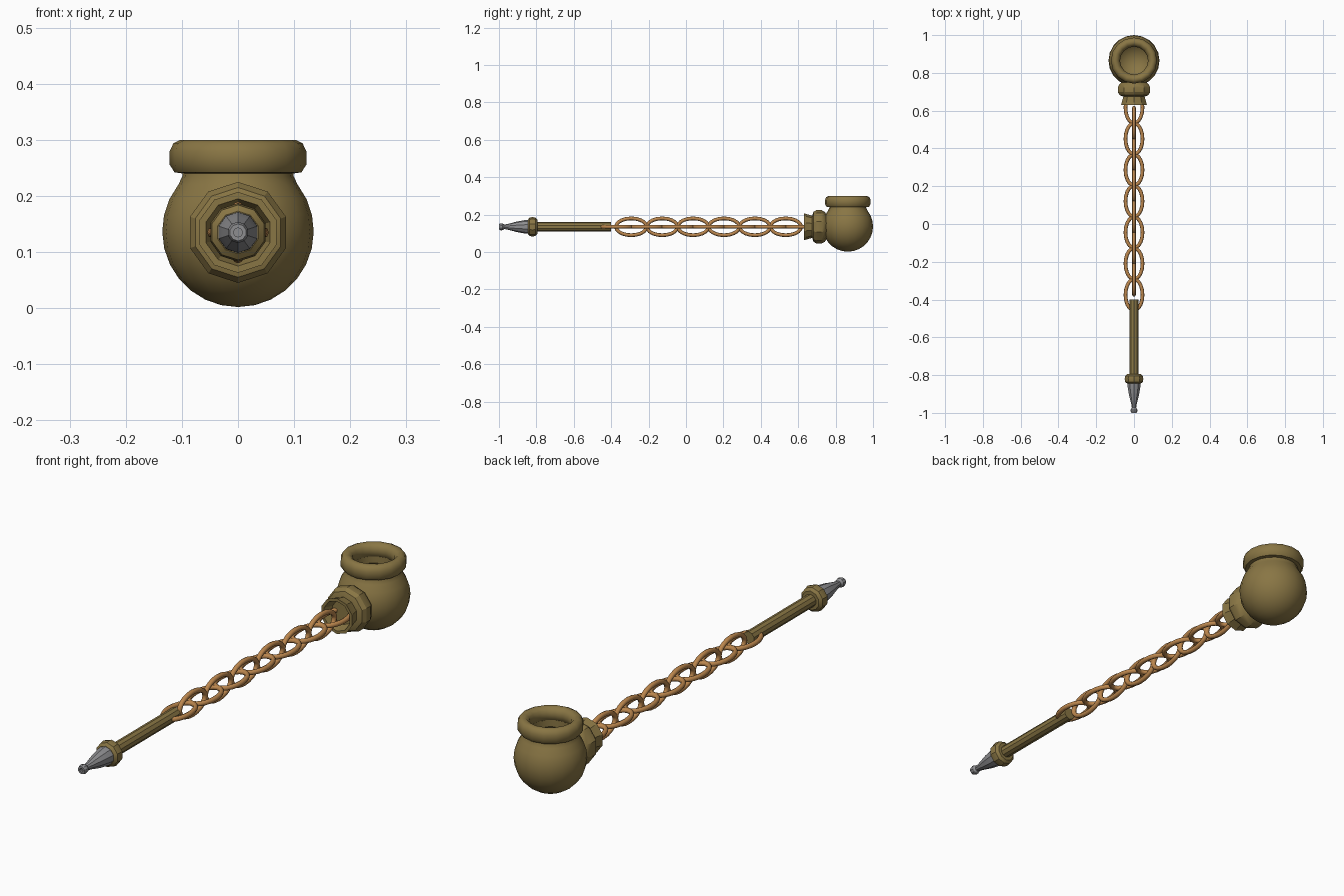
import bpy, bmesh, math
from mathutils import Matrix

if "Cube" in bpy.data.objects:
    bpy.data.objects.remove(bpy.data.objects["Cube"])

def material(name, col):
    m = bpy.data.materials.new(name)
    m.diffuse_color = (*col, 1)
    m.use_nodes = True
    m.node_tree.nodes["Principled BSDF"].inputs["Base Color"].default_value = m.diffuse_color
    return m

OLIVE = material("olive brown", (0.25, 0.18, 0.058))
COPPER = material("copper", (0.50, 0.24, 0.075))
GREY = material("steel grey", (0.27, 0.27, 0.28))
AXIS_Z = 0.135

def finish(name, bm, mat, angle, loc):
    bmesh.ops.remove_doubles(bm, verts=bm.verts, dist=1e-5)
    bmesh.ops.recalc_face_normals(bm, faces=bm.faces)
    me = bpy.data.meshes.new(name)
    bm.to_mesh(me)
    bm.free()
    me.materials.append(mat)
    ob = bpy.data.objects.new(name, me)
    ob.location = loc
    bpy.context.collection.objects.link(ob)
    bpy.ops.object.select_all(action='DESELECT')
    ob.select_set(True)
    bpy.context.view_layer.objects.active = ob
    bpy.ops.object.shade_smooth_by_angle(angle=math.radians(angle))
    return ob

def lathe(name, profile, sides, mat, axis, loc, angle=30):
    """Spin (radius, height) points round the z or y axis."""
    bm = bmesh.new()
    rings = []
    for r, h in profile:
        ring = []
        for i in range(sides):
            a = 2 * math.pi * i / sides
            p = (r * math.sin(a), r * math.cos(a))
            ring.append(bm.verts.new((p[0], p[1], h) if axis == 'z' else (p[0], h, p[1])))
        rings.append(ring)
    for a, b in zip(rings, rings[1:]):
        for i in range(sides):
            j = (i + 1) % sides
            bm.faces.new((a[i], a[j], b[j], b[i]))
    bmesh.ops.dissolve_degenerate(bm, dist=1e-6, edges=bm.edges)
    return finish(name, bm, mat, angle, loc)

def link(name, y, half_len, half_wid, tube, upright, mat):
    """Oval ring in the horizontal or vertical plane."""
    bm = bmesh.new()
    n, k = 20, 8
    grid = []
    for i in range(n):
        a = 2 * math.pi * i / n
        row = []
        for j in range(k):
            b = 2 * math.pi * j / k
            o = tube * math.cos(b)
            row.append(bm.verts.new(((half_wid - tube + o) * math.cos(a),
                                     (half_len - tube + o) * math.sin(a),
                                     tube * math.sin(b))))
        grid.append(row)
    for i in range(n):
        for j in range(k):
            p, q = grid[i], grid[(i + 1) % n]
            bm.faces.new((p[j], q[j], q[(j + 1) % k], p[(j + 1) % k]))
    if upright:
        bmesh.ops.rotate(bm, verts=bm.verts, matrix=Matrix.Rotation(math.pi / 2, 3, 'Y'))
    return finish(name, bm, mat, 60, (0, y, AXIS_Z))

# hollow round bowl: outside from the bottom up, then inside back down
def arc(r, a0, a1, n, cz):
    return [(r * math.sin(math.radians(a0 + (a1 - a0) * i / n)),
             cz - r * math.cos(math.radians(a0 + (a1 - a0) * i / n))) for i in range(n + 1)]

bowl = arc(0.135, 0, 128, 10, 0.137) + [(0.099, 0.235), (0.098, 0.25), (0.08, 0.25)]
bowl += arc(0.115, 136, 0, 8, 0.14)
lathe("bowl", bowl, 20, OLIVE, 'z', (0, 0.865, 0))

# thick rolled rim
rim = [(0.098, 0.24), (0.113, 0.242), (0.122, 0.256), (0.122, 0.279), (0.115, 0.294),
       (0.103, 0.3), (0.09, 0.298), (0.079, 0.288), (0.074, 0.272), (0.078, 0.252),
       (0.088, 0.242), (0.098, 0.24)]
lathe("bowl_rim", rim, 16, OLIVE, 'z', (0, 0.865, 0), 40)

# collar and flared socket on the bowl
collar = [(0, 0.755), (0.06, 0.755), (0.08, 0.742), (0.09, 0.723), (0.09, 0.698),
          (0.08, 0.682), (0.06, 0.675), (0, 0.675)]
lathe("shank_collar", collar, 10, OLIVE, 'y', (0, 0, AXIS_Z))
socket = [(0, 0.69), (0.058, 0.69), (0.06, 0.672), (0.072, 0.63), (0.06, 0.63),
          (0.048, 0.668), (0, 0.668)]
lathe("shank_socket", socket, 10, OLIVE, 'y', (0, 0, AXIS_Z))

# stem, its ring and the mouthpiece
lathe("stem", [(0, -0.82), (0.025, -0.82), (0.025, -0.4), (0, -0.4)], 10, OLIVE, 'y', (0, 0, AXIS_Z))
ring = [(0, -0.795), (0.038, -0.795), (0.049, -0.805), (0.052, -0.82), (0.049, -0.836),
        (0.038, -0.845), (0, -0.845)]
lathe("stem_ring", ring, 10, OLIVE, 'y', (0, 0, AXIS_Z))
tip = [(0, -0.835), (0.037, -0.835), (0.036, -0.86), (0.028, -0.905), (0.016, -0.95),
       (0.012, -0.972), (0.018, -0.98), (0.019, -0.99), (0.015, -1.0), (0.008, -1.0),
       (0.008, -0.975), (0, -0.975)]
lathe("mouthpiece", tip, 10, GREY, 'y', (0, 0, AXIS_Z))

# chain: alternating flat and upright oval links
for i in range(13):
    link(f"chain_link_{i + 1}", -0.375 + i * 0.0826, 0.092, 0.055, 0.01, i % 2 == 1, COPPER)
